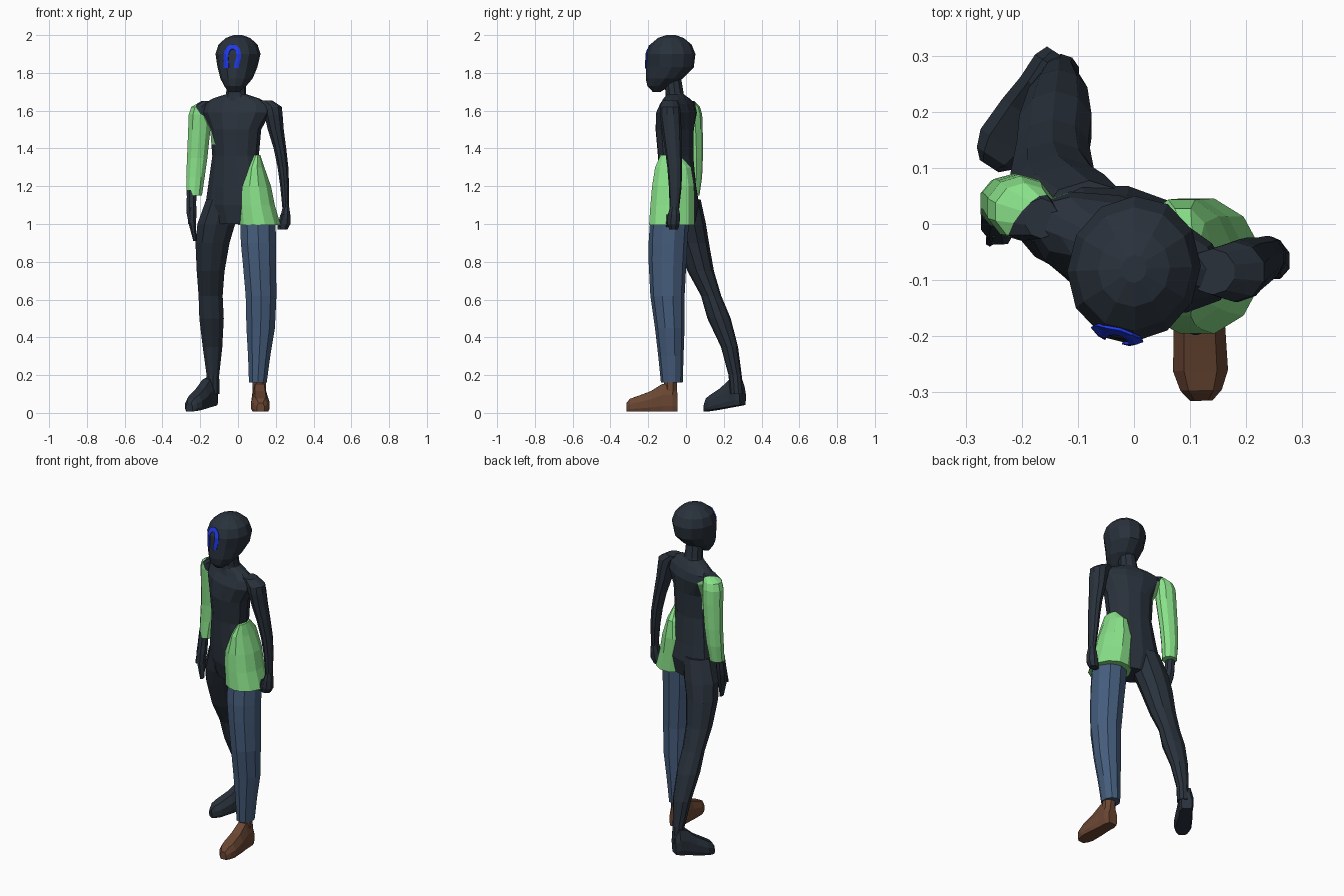
import bpy, bmesh, math
from mathutils import Vector
from mathutils.bvhtree import BVHTree


def material(name, rgb):
    m = bpy.data.materials.new(name)
    m.diffuse_color = (*rgb, 1)
    return m


DARK = material("dark slate", (0.022, 0.031, 0.044))
GREEN = material("light green", (0.25, 0.75, 0.25))
DENIM = material("denim blue", (0.06, 0.108, 0.2))
BROWN = material("brown leather", (0.145, 0.062, 0.033))
BLUE = material("bright blue", (0.014, 0.04, 0.8))


def finish(name, bm, mats):
    bmesh.ops.recalc_face_normals(bm, faces=bm.faces)
    me = bpy.data.meshes.new(name)
    bm.to_mesh(me)
    bm.free()
    for m in mats:
        me.materials.append(m)
    ob = bpy.data.objects.new(name, me)
    bpy.context.collection.objects.link(ob)
    return ob


def skin(rings):
    """Join rings of points into a closed flat-faced tube."""
    bm = bmesh.new()
    loops = [[bm.verts.new(p) for p in r] for r in rings]
    n = len(loops[0])
    for a, b in zip(loops, loops[1:]):
        for i in range(n):
            j = (i + 1) % n
            bm.faces.new((a[i], a[j], b[j], b[i]))
    bm.faces.new(loops[0])
    bm.faces.new(loops[-1])
    return bm


def limb(rows, sides=10, yaw=0):
    """Rows are (z, centre x, centre y, half width, half depth)."""
    c, s = math.cos(math.radians(yaw)), math.sin(math.radians(yaw))
    rings = []
    for z, cx, cy, a, b in rows:
        ring = []
        for i in range(sides):
            t = 2 * math.pi * (i + 0.5) / sides
            u, v = 1.03 * a * math.cos(t), 1.03 * b * math.sin(t)
            ring.append((cx + u * c - v * s, cy + u * s + v * c, z))
        rings.append(ring)
    return skin(rings)


def paint(bm, planes, index):
    """Cut along planes and colour the faces in front of all of them."""
    for co, no in planes:
        bmesh.ops.bisect_plane(bm, geom=bm.verts[:] + bm.edges[:] + bm.faces[:],
                               plane_co=co, plane_no=no)
    for f in bm.faces:
        p = f.calc_center_median()
        if all((p - Vector(co)).dot(Vector(no)) > 0 for co, no in planes):
            f.material_index = index


def foot(name, heel, toe, lift, mat):
    heel, toe = Vector((*heel, 0)), Vector((*toe, 0))
    d = toe - heel
    side = Vector((-d.y, d.x, 0)).normalized()
    rings = []
    for f, w, h in ((0, .030, .10), (.1, .040, .15), (.3, .040, .145), (.52, .046, .108),
                    (.8, .049, .08), (.93, .037, .068), (1, .02, .045)):
        base = heel + d * f + Vector((0, 0, .007 + lift * (1 - f)))
        prof = ((-.85, 0), (.85, 0), (1, .2), (1, .6), (.6, 1), (-.6, 1), (-1, .6), (-1, .2))
        rings.append([base + side * w * u + Vector((0, 0, h * v)) for u, v in prof])
    return finish(name, skin(rings), [mat])


# sleeve edge: slants across the shoulder
SLEEVE = [((-.22, -.01, 1.63), (-.57, .63, -.52)), ((-.118, 0, 0), (-1, 0, 0))]

# torso, turned a little so the left shoulder leads
torso = limb([(1.00, .0, -.04, .12, .08), (1.1, .0, -.042, .175, .1), (1.2, -.005, -.05, .155, .095),
              (1.36, -.013, -.055, .123, .088), (1.5, -.012, -.06, .135, .095),
              (1.59, -.01, -.05, .185, .09), (1.635, -.01, -.045, .18, .07),
              (1.665, -.01, -.05, .125, .055), (1.685, -.01, -.055, .06, .045)], 12, -20)
paint(torso, SLEEVE + [((0, 0, 1.42), (0, 0, 1))], 1)
finish("torso", torso, [DARK, GREEN])

# neck and head
finish("neck", limb([(1.65, -.01, -.055, .072, .055), (1.69, -.01, -.06, .052, .048),
                     (1.80, -.008, -.075, .045, .045)], 10, -15), [DARK])
head_bm = limb([(1.70, -.022, -.155, .028, .02), (1.73, -.015, -.145, .056, .058),
                (1.77, -.008, -.115, .082, .096), (1.83, -.003, -.085, .101, .124),
                (1.9, .0, -.08, .115, .127), (1.95, .0, -.08, .1, .107),
                (1.985, .0, -.08, .062, .066), (2.0, .0, -.08, .022, .024)], 12, -14)
bvh = BVHTree.FromBMesh(head_bm)
finish("head", head_bm, [DARK])

# arched face marking, a thin plate laid on the head
path = [Vector(p) for p in ((-.062, 1.825), (-.062, 1.85), (-.063, 1.875), (-.062, 1.9),
                            (-.054, 1.922), (-.041, 1.935), (-.026, 1.938), (-.011, 1.933),
                            (-.001, 1.918), (.004, 1.9), (.002, 1.875), (-.006, 1.85), (-.009, 1.825))]
bm = bmesh.new()
rows = []
for i, p in enumerate(path):
    t = (path[min(i + 1, len(path) - 1)] - path[max(i - 1, 0)]).normalized()
    row = []
    for k in (-.012, 0, .012):
        q = p + Vector((-t.y, t.x)) * k
        hit = bvh.ray_cast(Vector((q.x, -1, q.y)), Vector((0, 1, 0)))[0]
        row.append(bm.verts.new((q.x, hit.y - .004, q.y)))
    rows.append(row)
for a, b in zip(rows, rows[1:]):
    for k in (0, 1):
        bm.faces.new((a[k], a[k + 1], b[k + 1], b[k]))
mark = finish("face_marking", bm, [BLUE])
mod = mark.modifiers.new("thickness", 'SOLIDIFY')
mod.thickness, mod.offset = .005, 0

# bare arm with closed hand
finish("left_arm", limb([(1.655, .14, -.085, .04, .04), (1.62, .178, -.085, .055, .052),
                         (1.58, .187, -.083, .05, .054), (1.5, .2, -.076, .043, .05),
                         (1.4, .222, -.068, .034, .043), (1.3, .238, -.06, .029, .038),
                         (1.2, .247, -.057, .024, .033), (1.06, .254, -.062, .017, .023)]), [DARK])
finish("left_hand", limb([(1.09, .254, -.062, .018, .024), (1.05, .252, -.064, .026, .034),
                          (1.0, .245, -.066, .034, .034), (.97, .235, -.066, .028, .024)], 8), [DARK])
finish("left_thumb", limb([(1.05, .235, -.09, .012, .012), (.985, .218, -.095, .011, .011)], 6), [DARK])

# sleeved arm with open hand
arm = limb([(1.65, -.165, .01, .03, .035), (1.62, -.195, .022, .053, .05),
            (1.58, -.202, .028, .06, .056), (1.5, -.205, .034, .06, .053),
            (1.35, -.216, .042, .055, .046), (1.25, -.225, .04, .05, .044),
            (1.15, -.232, .03, .042, .04)])
paint(arm, SLEEVE[:1], 1)
finish("right_sleeve", arm, [DARK, GREEN])
finish("right_hand", limb([(1.18, -.245, .022, .026, .027), (1.1, -.247, .012, .027, .032),
                           (1.06, -.246, .003, .028, .034), (1.0, -.242, -.008, .02, .03),
                           (.91, -.228, -.02, .009, .016)], 8), [DARK])
finish("right_thumb", limb([(1.09, -.25, -.012, .012, .012), (1.0, -.257, -.032, .008, .008)], 6), [DARK])

# shirt tail over the left hip
finish("shirt_tail", limb([(.995, .113, -.075, .113, .121), (1.1, .095, -.072, .1, .117),
                           (1.2, .085, -.068, .09, .112), (1.3, .087, -.068, .053, .096),
                           (1.365, .1, -.085, .018, .05)], 12), [GREEN])

# trailing bare leg
finish("right_leg", limb([(1.13, -.08, -.01, .09, .085), (1.0, -.115, .015, .102, .088),
                          (.9, -.135, .037, .092, .082), (.75, -.145, .078, .075, .068),
                          (.62, -.145, .133, .065, .052), (.5, -.14, .175, .066, .06),
                          (.35, -.135, .23, .053, .044), (.2, -.133, .26, .034, .034),
                          (.1, -.13, .268, .033, .034)]), [DARK])
foot("right_foot", (-.13, .3), (-.258, .103), .035, DARK)

# leading leg in trousers, with shoe
finish("trouser_leg", limb([(1.05, .105, -.085, .095, .1), (.9, .108, -.095, .095, .1),
                            (.8, .113, -.098, .09, .097), (.62, .122, -.098, .083, .088),
                            (.45, .12, -.086, .077, .076), (.3, .112, -.08, .06, .065),
                            (.16, .105, -.075, .048, .056)]), [DENIM])
finish("shoe_collar", limb([(.19, .112, -.083, .036, .036), (.1, .113, -.083, .038, .036)], 8), [BROWN])
foot("shoe", (.113, -.046), (.12, -.315), 0, BROWN)
